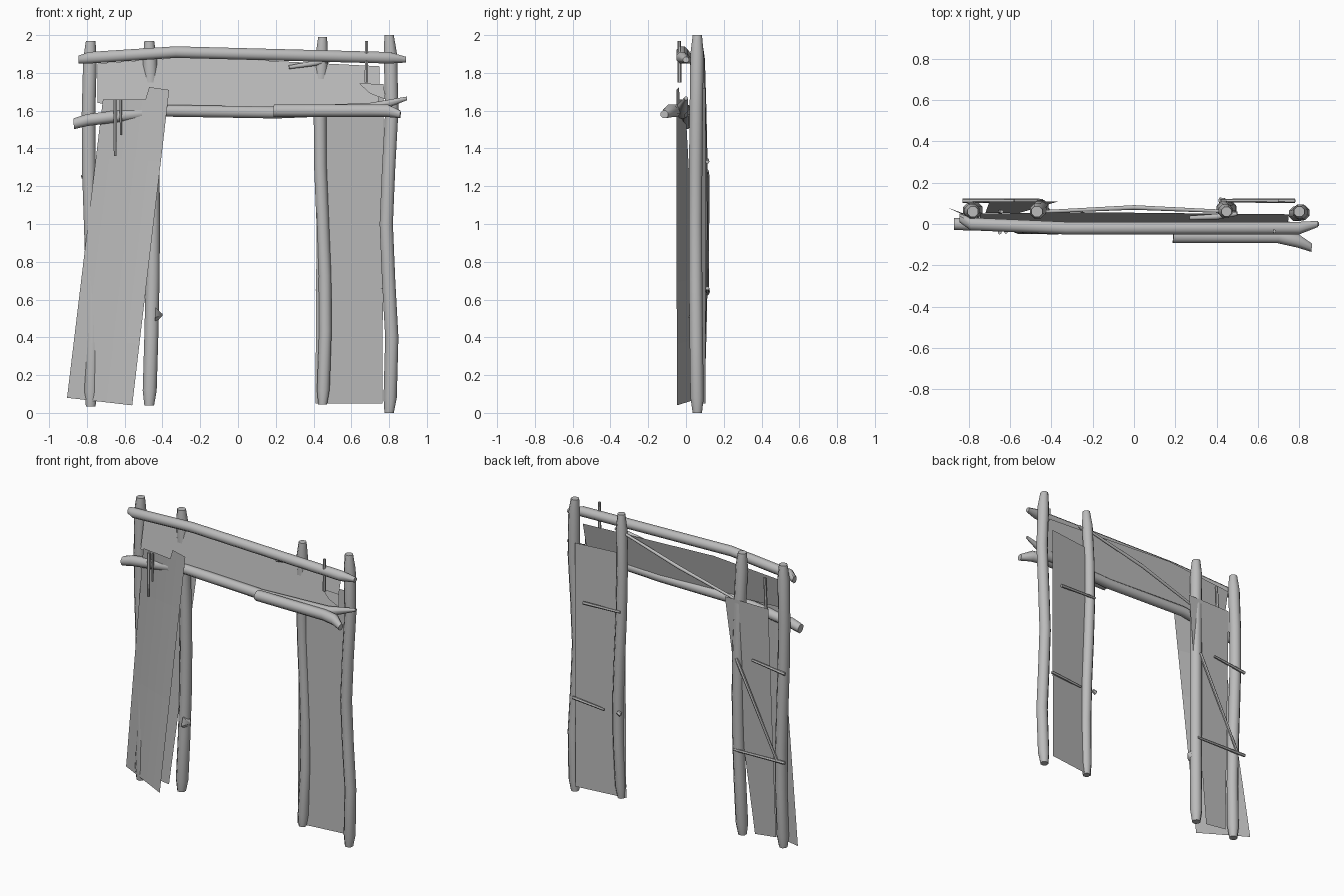
import bpy, bmesh, math
from mathutils import Vector

cube = bpy.data.objects.get("Cube")
if cube:
    bpy.data.objects.remove(cube, do_unlink=True)

grey = bpy.data.materials.new("plain_grey")
grey.use_nodes = True
shade = (0.5, 0.5, 0.5, 1)
grey.diffuse_color = shade
grey.node_tree.nodes["Principled BSDF"].inputs["Base Color"].default_value = shade

# Depth of the layers, front to back
FRONT, RAIL, POST, BACK = -.06, -.02, .06, .113


def finish(name, bm):
    mesh = bpy.data.meshes.new(name)
    bm.to_mesh(mesh)
    bm.free()
    mesh.materials.append(grey)
    ob = bpy.data.objects.new(name, mesh)
    bpy.context.collection.objects.link(ob)
    return ob


def log(name, path, radius, start_tip=.7, end_tip=.7, sides=8):
    """Round pole along a path; the tips scale the radius at its two ends."""
    points = [Vector(p) for p in path]
    axis = (points[-1] - points[0]).normalized()
    across = axis.cross(Vector((0, 1, 0))).normalized()
    outward = axis.cross(across)
    scales = [start_tip] + [1] * (len(points) - 2) + [end_tip]
    bm = bmesh.new()
    rings = []
    for point, scale in zip(points, scales):
        ring = []
        for i in range(sides):
            turn = math.tau * (i + .5) / sides
            offset = across * math.cos(turn) + outward * math.sin(turn)
            ring.append(bm.verts.new(point + offset * radius * scale))
        rings.append(ring)
    for lower, upper in zip(rings, rings[1:]):
        for i in range(sides):
            j = (i + 1) % sides
            bm.faces.new((lower[i], lower[j], upper[j], upper[i]))
    bm.faces.new(rings[0])
    bm.faces.new(rings[-1])
    bmesh.ops.recalc_face_normals(bm, faces=bm.faces)
    ob = finish(name, bm)
    bpy.ops.object.select_all(action='DESELECT')
    ob.select_set(True)
    bpy.context.view_layer.objects.active = ob
    bpy.ops.object.shade_smooth_by_angle(angle=math.radians(50))


def post(name, x, foot, head, radius, sway, waves, bow):
    """Upright log that sways sideways and bows back in the middle."""
    path = []
    for t in (0, .04, .2, .35, .5, .65, .8, .95, 1):
        side = sway * math.sin(math.pi * waves * t)
        back = bow * math.sin(math.pi * t)
        path.append((x + side, POST + back, foot + (head - foot) * t))
    log(name, path, radius)


def sheet(name, outline, depth, cuts=0):
    """Thin covering: an (x, z) outline with its depth given by a rule."""
    bm = bmesh.new()
    bm.faces.new([bm.verts.new((x, 0, z)) for x, z in outline])
    if cuts:
        bmesh.ops.subdivide_edges(bm, edges=bm.edges[:], cuts=cuts, use_grid_fill=True)
    for v in bm.verts:
        v.co.y = depth(v.co.x, v.co.z)
    finish(name, bm)


def stick(name, start, end, depth, radius=.011):
    path = [(x, depth, z) for x, z in (start, end)]
    log(name, path, radius, start_tip=1, end_tip=.8, sides=6)


# Four crooked posts
post("right_outer_post", x=-.78, foot=.035, head=1.97, radius=.039, sway=.012, waves=2, bow=.01)
post("right_inner_post", x=-.47, foot=.04, head=1.97, radius=.04, sway=.02, waves=1, bow=.02)
post("left_inner_post", x=.448, foot=.045, head=1.99, radius=.036, sway=.015, waves=2, bow=.02)
post("left_outer_post", x=.8, foot=0, head=2, radius=.038, sway=.015, waves=3, bow=-.01)
log("broken_branch", [(-.44, POST, .52), (-.4, POST, .52)], .05, start_tip=1, end_tip=.1, sides=5)

# Rails across the opening
log("top_rail", [(-.845, .03, 1.87), (-.79, 0, 1.88), (-.33, RAIL, 1.91),
                 (.8, RAIL, 1.88), (.89, 0, 1.87)], .033, end_tip=.5)
log("lower_rail", [(-.87, 0, 1.53), (-.8, 0, 1.55), (-.4, 0, 1.6), (.2, RAIL, 1.59),
                   (.7, RAIL, 1.61), (.895, 0, 1.665)], .034, start_tip=.9, end_tip=.3)
log("front_lower_rail", [(.19, FRONT, 1.6), (.7, FRONT, 1.6), (.79, -.08, 1.6),
                         (.86, -.115, 1.58)], .036, start_tip=1, end_tip=.6)


def twisted(x, z):
    """The leaning cover turns toward the front as it rises."""
    right_edge = .115 * z - .56
    return (right_edge - x) * (.38 - .15 * z) - .05


# Leaning cover on the right leg, with a torn tab, and a second one behind it
sheet("right_leg_cover", [(-.905, .08), (-.56, .04), (-.37, 1.66), (-.715, 1.66)],
      depth=twisted, cuts=4)
sheet("right_leg_tab", [(-.49, 1.66), (-.37, 1.66), (-.365, 1.71), (-.47, 1.725)],
      depth=twisted)
sheet("right_leg_rear_cover", [(-.72, .08), (-.56, .06), (-.37, 1.66), (-.7, 1.66)],
      depth=lambda x, z: .05 + .035 * z)

# Upright cover behind the left leg
sheet("left_leg_cover", [(.41, .05), (.765, .05), (.77, 1.72), (.42, 1.72)],
      depth=lambda x, z: POST + .12 * (x - .4))

# Cover over the lintel, leaning back at the top
sheet("lintel_cover",
      [(-.745, 1.64), (.2, 1.59), (.745, 1.6), (.75, 1.835), (-.25, 1.885), (-.745, 1.85)],
      depth=lambda x, z: .2 * (z - 1.6))
sheet("lintel_flap", [(.64, 1.745), (.7, 1.69), (.78, 1.66), (.77, 1.74)],
      depth=lambda x, z: RAIL + .2 * (z - 1.66))

# Thin braces and pegs
log("lintel_brace", [(.46, POST, 1.87), (0, .08, 1.75), (-.43, POST, 1.63)], .012)
log("lintel_top_brace", [(.27, .03, 1.83), (.4, .035, 1.85), (.5, .05, 1.87)], .015)
stick("front_peg", (.68, 1.75), (.68, 1.97), depth=RAIL - .015)
stick("hanging_peg", (-.65, 1.66), (-.65, 1.36), depth=FRONT + .02)
stick("small_peg", (-.62, 1.66), (-.62, 1.47), depth=FRONT + .02, radius=.008)
stick("rear_peg", (-.65, 1.62), (-.64, 1.84), depth=POST)
stick("left_leg_lower_brace", (.78, .66), (.54, .64), depth=BACK)
stick("left_leg_upper_brace", (.7, 1.33), (.42, 1.34), depth=BACK)
stick("left_leg_short_peg", (.415, .64), (.44, .65), depth=BACK, radius=.015)
stick("right_leg_lower_brace", (-.83, .64), (-.44, .63), depth=BACK)
stick("right_leg_upper_brace", (-.83, 1.25), (-.58, 1.28), depth=BACK)
stick("right_leg_diagonal", (-.46, 1.26), (-.77, .64), depth=BACK)
